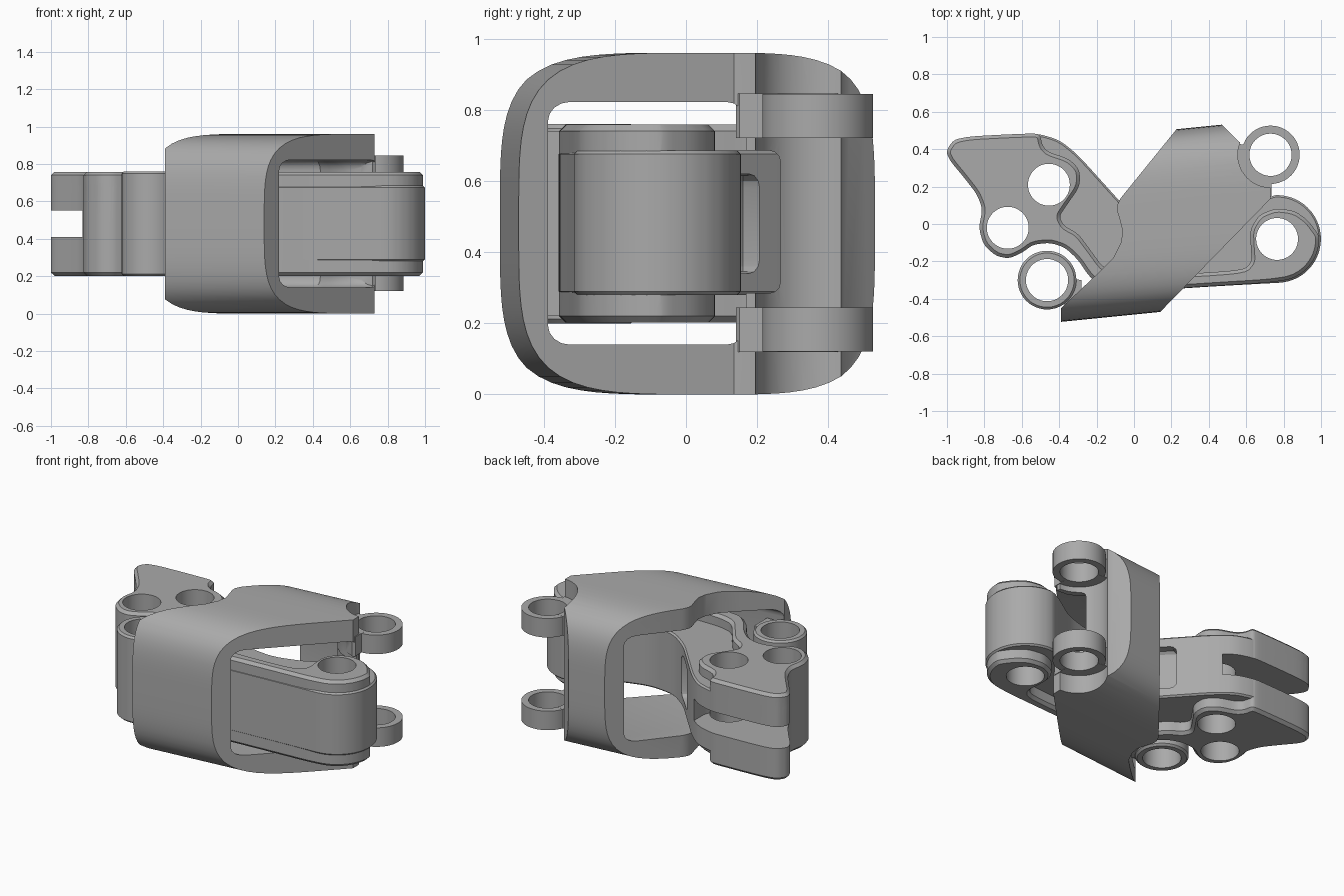
import bpy, bmesh, math

if "Cube" in bpy.data.objects:
    bpy.data.objects.remove(bpy.data.objects["Cube"])

grey = bpy.data.materials.new("machined_grey")
grey.use_nodes = True
grey.diffuse_color = (0.4, 0.4, 0.4, 1)
grey.node_tree.nodes["Principled BSDF"].inputs["Base Color"].default_value = (0.4, 0.4, 0.4, 1)


def finish(bm, name):
    bmesh.ops.recalc_face_normals(bm, faces=bm.faces)
    mesh = bpy.data.meshes.new(name)
    bm.to_mesh(mesh)
    bm.free()
    mesh.materials.append(grey)
    ob = bpy.data.objects.new(name, mesh)
    bpy.context.collection.objects.link(ob)
    return ob


def rounded(points, steps=2):
    """Corner cutting on a closed outline."""
    for _ in range(steps):
        out = []
        for (ax, ay), (bx, by) in zip(points, points[1:] + points[:1]):
            out += [(ax * .8 + bx * .2, ay * .8 + by * .2), (ax * .2 + bx * .8, ay * .2 + by * .8)]
        points = out
    return points


def arc(cx, cy, r, a0, a1, n=16):
    return [(cx + r * math.cos(math.radians(a0 + (a1 - a0) * i / n)),
             cy + r * math.sin(math.radians(a0 + (a1 - a0) * i / n))) for i in range(n + 1)]


def prism(name, outline, z0, z1, edge=0, segments=1):
    """Extrude a plan outline upward, optionally easing its rims."""
    bm = bmesh.new()
    base = bm.faces.new([bm.verts.new((x, y, z0)) for x, y in outline])
    top = bmesh.ops.extrude_face_region(bm, geom=[base])["geom"]
    bmesh.ops.translate(bm, verts=[g for g in top if isinstance(g, bmesh.types.BMVert)], vec=(0, 0, z1 - z0))
    if edge:
        rims = [e for e in bm.edges if abs(e.verts[0].co.z - e.verts[1].co.z) < 1e-4]
        bmesh.ops.bevel(bm, geom=rims, offset=edge, segments=segments, profile=0.5,
                        affect='EDGES', clamp_overlap=False)
    return finish(bm, name)


def barrel(name, centre, r, z0, z1, edge=0):
    return prism(name, arc(*centre, r, 0, 360, 48)[:-1], z0, z1, edge)


def combine(target, tool, operation):
    mod = target.modifiers.new(operation.lower(), 'BOOLEAN')
    mod.operation, mod.solver, mod.object = operation, 'EXACT', tool
    bpy.context.view_layer.objects.active = target
    bpy.ops.object.modifier_apply(modifier=mod.name)
    bpy.data.objects.remove(tool)


def smooth(ob):
    bpy.ops.object.select_all(action='DESELECT')
    ob.select_set(True)
    bpy.context.view_layer.objects.active = ob
    bpy.ops.object.shade_smooth_by_angle(angle=math.radians(28))


# Outer sleeve: bulging squarish tube, sheared slightly along its length
bm = bmesh.new()
loops = []
for x in (-0.7, 1.0):
    loop = []
    for i in range(96):
        c, s = math.cos(i * math.tau / 96), math.sin(i * math.tau / 96)
        r = (abs(c) ** 4.1 + abs(s) ** 4.1) ** (-1 / 4.1)
        loop.append(bm.verts.new((x, 0.1 * x + 0.484 * r * c, 0.48 + 0.48 * r * s)))
    loops.append(loop)
    bm.faces.new(loop)
for i in range(96):
    j = (i + 1) % 96
    bm.faces.new((loops[0][i], loops[0][j], loops[1][j], loops[1][i]))
sleeve = finish(bm, "sleeve")

# Diagonal end cuts with a wavy left rim
wave = [(-.2, -.27), (-.11, -.18), (-.07, -.1), (-.06, -.04), (-.075, .02), (-.09, .07), (-.09, .1), (-.07, .14)]
plan = [(-.39, -.7), (-.39, -.45)] + wave + [
    (.23, .51), (.3, .6), (.41, .6), (.47, .53), (.56, .44), (.7, .37), (.73, .19), (.73, .135),
    (.15, -.46), (-.09, -.7)]
combine(sleeve, prism("plan_clip", plan, -0.2, 1.2), 'INTERSECT')

# Hollow, pivot scallop and rounded notch in the back wall
hollow = [(-.8, -.49), (1.1, -.3), (1.1, .168), (.74, .168), (.66, .17), (.59, .2), (.53, .26),
          (.49, .33), (.44, .42), (.2, .42), (-.8, .32)]
combine(sleeve, prism("hollow", hollow, .14, .822, .055, 4), 'DIFFERENCE')
PIVOT = (.73, .37)
combine(sleeve, barrel("scallop", PIVOT, .175, -.2, 1.2), 'DIFFERENCE')
notch = [(.5, .05), (.9, .05), (.9, .265), (.5, .265)]
combine(sleeve, prism("notch", notch, .285, .685, .03, 3), 'DIFFERENCE')

# Pair of pivot lugs on the sleeve, joined to the back wall by webs
web = [(.52, .28), (.58, .21), (.65, .172), (.72, .14), (.735, .15), (.735, .4), (.55, .43), (.52, .4)]
for z0, z1 in ((.12, .245), (.72, .845)):
    combine(sleeve, prism("lug_web", web, z0, z1), 'UNION')
    combine(sleeve, barrel("lug", PIVOT, .156, z0 + .001, z1 - .001), 'UNION')
combine(sleeve, barrel("lug_bore", PIVOT, .113, -.1, 1.1), 'DIFFERENCE')

# Front pivot barrel on the sleeve
FRONT = (-.465, -.3)
combine(sleeve, prism("barrel_neck", [(-.42, -.43), (-.28, -.43), (-.28, -.3), (-.42, -.28)], .22, .74), 'UNION')
combine(sleeve, barrel("front_barrel", FRONT, .157, .2, .76, .012), 'UNION')
combine(sleeve, barrel("front_bore", FRONT, .113, -.1, 1.1), 'DIFFERENCE')
smooth(sleeve)

# Rocker link core: wing at the left, arm through the sleeve to the right
TIP, INNER, OUTER = (.765, -.08), (-.455, .21), (-.675, -.02)
wing_edge = [(-.4, .45), (-.52, .485), (-.7, .478), (-.88, .468), (-.965, .45), (-1.005, .39), (-.985, .34),
             (-.91, .25), (-.84, .16), (-.81, .08), (-.83, -.02), (-.805, -.11), (-.74, -.17), (-.67, -.185),
             (-.6, -.155), (-.54, -.11), (-.45, -.1), (-.37, -.125), (-.3, -.19), (-.24, -.28)]
core_plan = rounded(wing_edge + [(-.15, -.36), (.1, -.355), (.4, -.335), (.7, -.318)]
                    + arc(*TIP, .235, -85, 95)
                    + [(.66, .11), (.5, .0), (.3, -.06), (.12, -.04), (-.02, .06), (-.12, .17), (-.3, .37)])
link = prism("rocker_link", core_plan, .28, .685, .01)

# Full-height cap over the wing, front strip and arm tip
cap_plan = rounded([(-.5, .47)] + wing_edge[1:] + [(-.15, -.358), (.1, -.353), (.4, -.333), (.7, -.315)]
                   + arc(*TIP, .225, -85, 5, 10)
                   + [(.93, .02), (.86, .07), (.76, .085), (.67, .05), (.62, -.03), (.625, -.13), (.63, -.2),
                      (.59, -.245), (.32, -.265), (-.05, -.27), (-.16, -.24), (-.24, -.13), (-.3, -.05),
                      (-.375, -.01), (-.4, .04), (-.36, .1), (-.29, .2), (-.29, .29), (-.35, .35),
                      (-.46, .385), (-.49, .42)])
combine(link, prism("cap", cap_plan, .202, .758, .018), 'UNION')

# Clevis slot in the wing and a shallow pocket beside it
slot = [(-.34, .7), (-.34, .3), (-.38, .2), (-.46, .14), (-.62, .15), (-.8, .14), (-1.1, .08), (-1.1, .7)]
combine(link, prism("slot", slot, .41, .55), 'DIFFERENCE')
pocket = [(-.06, .3), (-.2, .16), (-.06, .02), (.1, .1)]
combine(link, prism("pocket", pocket, .34, .62, .04, 3), 'DIFFERENCE')

# Bores at the three pivots
for centre in (TIP, INNER, OUTER):
    combine(link, barrel("bore", centre, .112, -.1, 1.1), 'DIFFERENCE')
smooth(link)
